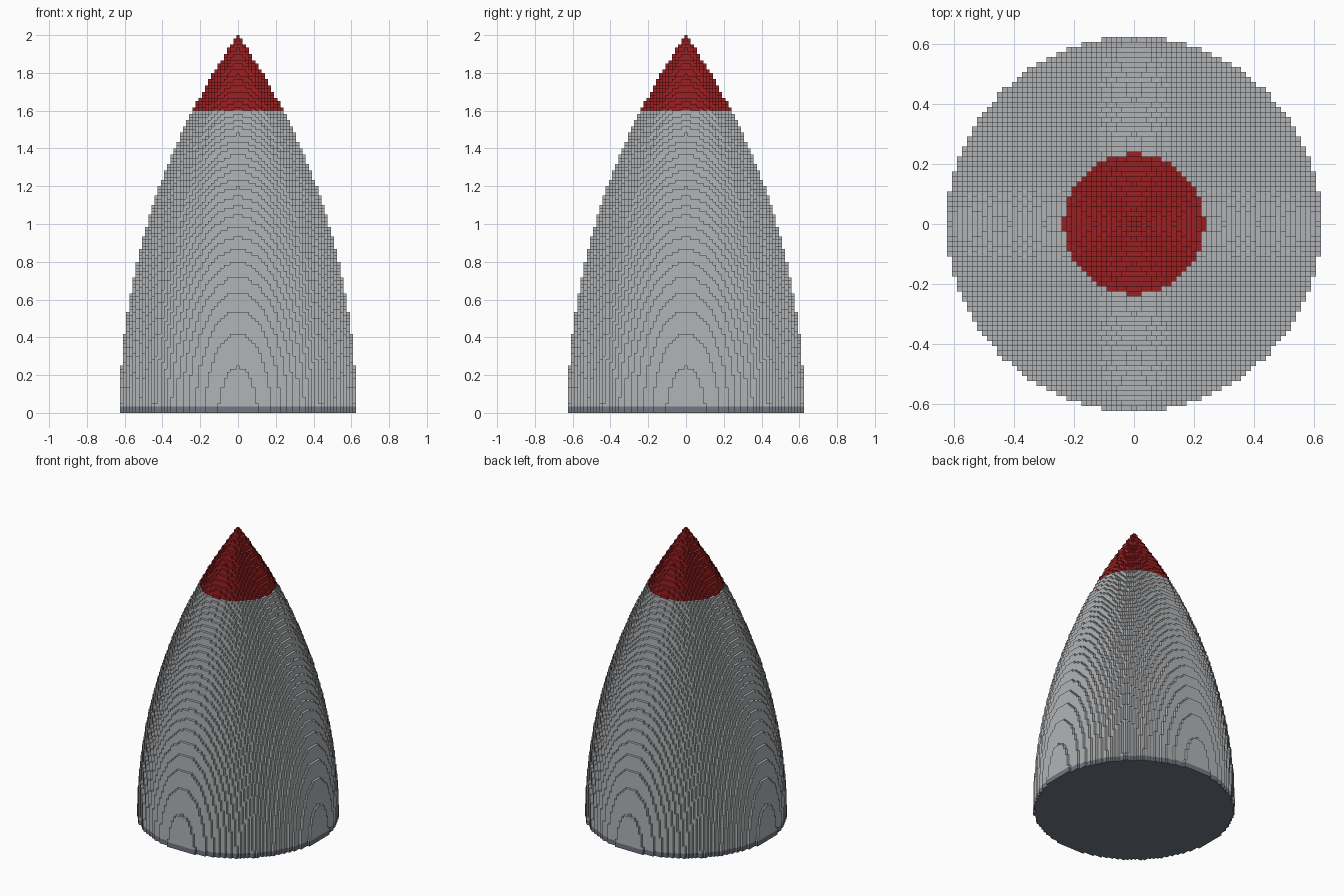
import bpy, bmesh, math

cube = bpy.data.objects.get("Cube")
if cube:
    bpy.data.objects.remove(cube, do_unlink=True)

LAYERS = 120                      # blocks from base to tip
V = 2 / LAYERS                    # block size
R = 37.5                          # base radius in blocks
HALF = 38
RHO = (R * R + LAYERS * LAYERS) / (2 * R)   # ogive arc radius


def make_material(name, rgb):
    linear = [((c / 255 + 0.055) / 1.055) ** 2.4 for c in rgb]
    mat = bpy.data.materials.new(name)
    mat.use_nodes = True
    mat.diffuse_color = (*linear, 1)
    bsdf = next(n for n in mat.node_tree.nodes if n.type == 'BSDF_PRINCIPLED')
    bsdf.inputs["Base Color"].default_value = (*linear, 1)
    bsdf.inputs["Roughness"].default_value = 0.8
    return mat


def ogive_radius(z):
    return math.sqrt(RHO * RHO - z * z) + R - RHO


# Number of stacked blocks in every column of the ogive
radii = [ogive_radius(k + 0.5) for k in range(LAYERS)]
height = {}
for i in range(-HALF, HALF + 1):
    for j in range(-HALF, HALF + 1):
        d = math.hypot(i, j)
        height[i, j] = sum(r >= d for r in radii)


def block_part(name, z0, z1, mat):
    """Outer skin of the block stack between layers z0 and z1."""
    bm = bmesh.new()

    def quad(points):
        bm.faces.new([bm.verts.new((x * V, y * V, z * V)) for x, y, z in points])

    def level(i, j, z, flip):
        h = 0.5
        ring = [(i - h, j - h, z), (i + h, j - h, z), (i + h, j + h, z), (i - h, j + h, z)]
        quad(ring[::-1] if flip else ring)

    for (i, j), top in height.items():
        if top <= z0:
            continue
        if top <= z1:
            level(i, j, top, False)
        if z0 == 0:
            level(i, j, 0, True)
        # Side walls where the neighbouring column is lower
        for dx, dy in ((1, 0), (0, 1), (-1, 0), (0, -1)):
            low = max(z0, height.get((i + dx, j + dy), 0))
            high = min(top, z1)
            if low < high:
                cx, cy = i + dx / 2, j + dy / 2
                tx, ty = -dy / 2, dx / 2
                quad([(cx - tx, cy - ty, low), (cx + tx, cy + ty, low),
                      (cx + tx, cy + ty, high), (cx - tx, cy - ty, high)])

    bmesh.ops.remove_doubles(bm, verts=bm.verts, dist=V / 100)
    mesh = bpy.data.meshes.new(name)
    bm.to_mesh(mesh)
    bm.free()
    mesh.materials.append(mat)
    obj = bpy.data.objects.new(name, mesh)
    bpy.context.collection.objects.link(obj)
    return obj


# Dark base ring, grey body, red tip
block_part("base_ring", 0, 2, make_material("slate grey", (112, 120, 130)))
block_part("cone_body", 2, 96, make_material("light grey", (178, 180, 182)))
block_part("cone_tip", 96, LAYERS, make_material("deep red", (155, 32, 34)))
